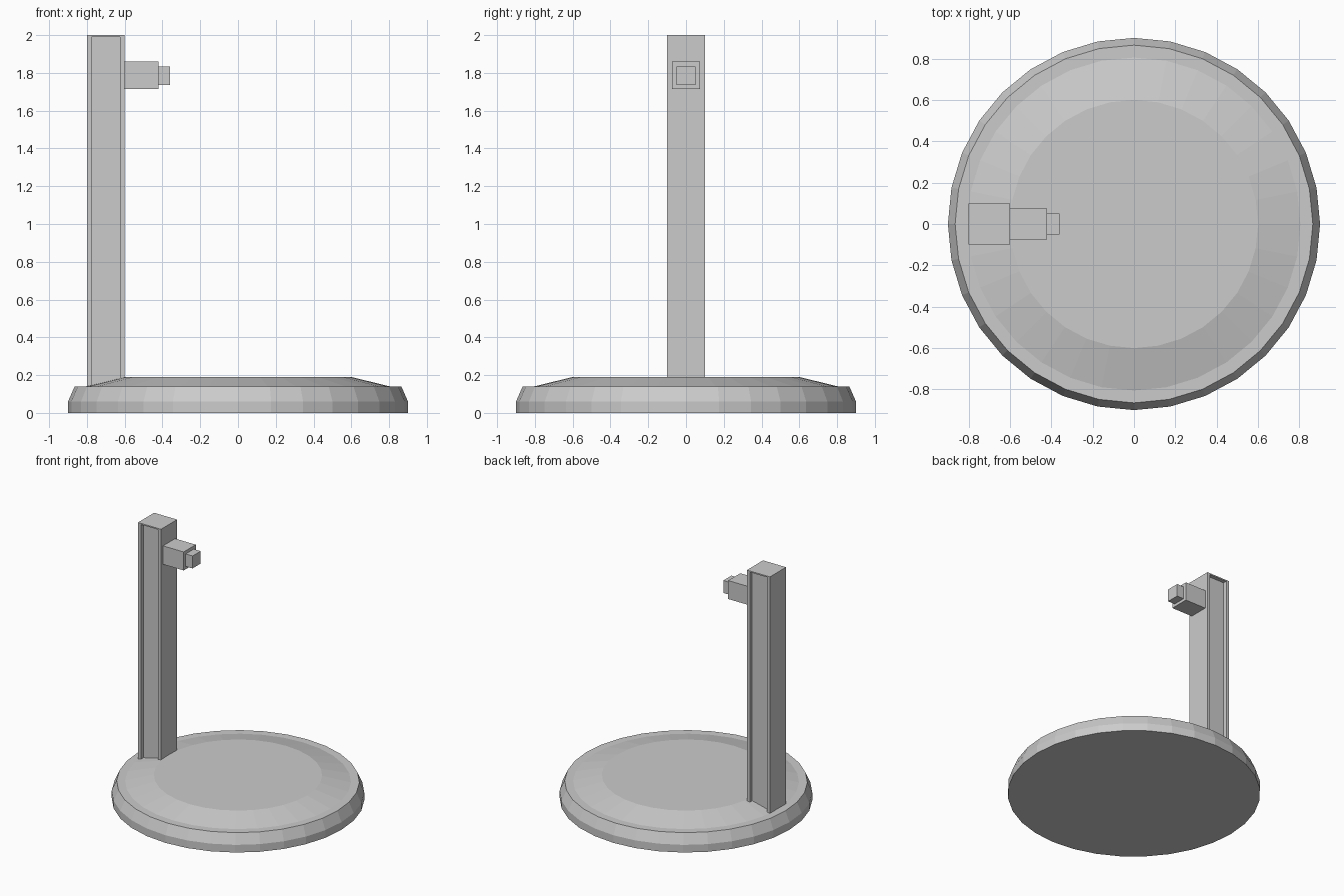
import bpy, bmesh
from math import cos, sin, tau

if "Cube" in bpy.data.objects:
    bpy.data.objects.remove(bpy.data.objects["Cube"])


def add_object(name, bm):
    bmesh.ops.recalc_face_normals(bm, faces=bm.faces)
    mesh = bpy.data.meshes.new(name)
    bm.to_mesh(mesh)
    bm.free()
    obj = bpy.data.objects.new(name, mesh)
    bpy.context.collection.objects.link(obj)
    return obj


def box(name, x, y, z):
    bm = bmesh.new()
    bmesh.ops.create_cube(bm, size=1)
    for v in bm.verts:
        for i, (lo, hi) in enumerate((x, y, z)):
            v.co[i] = hi if v.co[i] > 0 else lo
    return add_object(name, bm)


def lathe(name, profile, sides):
    bm = bmesh.new()
    rings = [[bm.verts.new((r * cos(tau * i / sides), r * sin(tau * i / sides), z))
              for i in range(sides)] for r, z in profile]
    for a, b in zip(rings, rings[1:]):
        for i in range(sides):
            j = (i + 1) % sides
            bm.faces.new((a[i], a[j], b[j], b[i]))
    bm.faces.new(rings[0])
    bm.faces.new(rings[-1])
    return add_object(name, bm)


# Round stepped base
lathe("base", [(0.9, 0), (0.9, 0.06), (0.865, 0.14), (0.805, 0.14), (0.6, 0.19)], 32)

# Upright post, its foot sloped to sit on the base
post = box("post", (-0.8, -0.6), (-0.1, 0.1), (0.14, 2.0))
for v in post.data.vertices:
    if v.co.z < 1 and v.co.x > -0.7:
        v.co.z = 0.185

# Channels down the front and back of the post
for side, y in (("front", (-0.2, -0.07)), ("back", (0.07, 0.2))):
    cutter = box(side + "_channel_cutter", (-0.775, -0.625), y, (0.0, 1.99))
    cutter.hide_render = True
    cutter.hide_viewport = True
    cutter.display_type = 'WIRE'
    cut = post.modifiers.new(side + "_channel", 'BOOLEAN')
    cut.operation = 'DIFFERENCE'
    cut.solver = 'EXACT'
    cut.object = cutter

# Stepped arm near the top
box("arm", (-0.6, -0.42), (-0.075, 0.075), (1.715, 1.86))
box("arm_tip", (-0.42, -0.36), (-0.05, 0.05), (1.737, 1.835))
